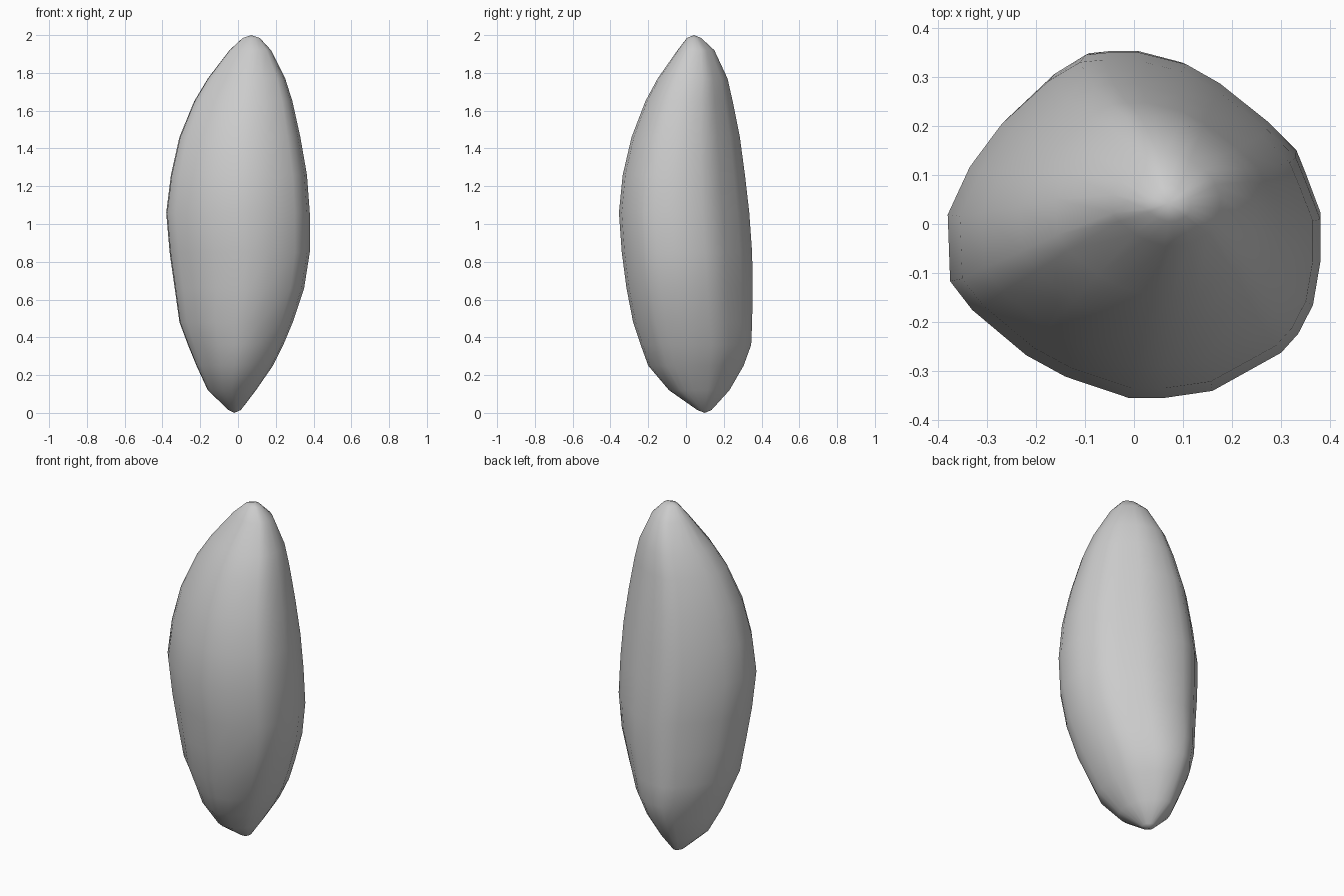
import bpy, bmesh

# Horizontal outline of the stone at its widest, anticlockwise
outline = [(.38, .02), (.35, .10), (.33, .15), (.27, .21), (.17, .29), (.10, .33),
           (0, .355), (-.06, .355), (-.11, .35), (-.175, .31), (-.27, .22), (-.335, .13),
           (-.38, .03), (-.375, -.11), (-.33, -.17), (-.22, -.265), (-.14, -.31),
           (-.01, -.355), (.06, -.355), (.16, -.34), (.30, -.26), (.335, -.22),
           (.365, -.16), (.38, -.07)]

# Levels: height, left, right, front, back
levels = [(.015, -.05, .015, .06, .135), (.12, -.16, .095, -.09, .23),
          (.25, -.22, .185, -.20, .305), (.36, -.265, .24, -.24, .345),
          (.48, -.31, .29, -.28, .35), (.66, -.335, .35, -.315, .353),
          (.85, -.362, .38, -.34, .35), (1.06, -.38, .38, -.355, .335),
          (1.26, -.355, .365, -.335, .312), (1.46, -.31, .33, -.288, .285),
          (1.65, -.232, .288, -.215, .247), (1.77, -.16, .25, -.15, .22),
          (1.92, -.045, .175, -.045, .15), (1.985, .025, .115, .005, .08)]

bm = bmesh.new()
rings = []
for z, x0, x1, y0, y1 in levels:
    cx, cy, sx, sy = (x0 + x1) / 2, (y0 + y1) / 2, (x1 - x0) / .76, (y1 - y0) / .71
    rings.append([bm.verts.new((cx + x * sx, cy + y * sy, z)) for x, y in outline])

# Side skin
n = len(outline)
for a, b in zip(rings, rings[1:]):
    for i in range(n):
        j = (i + 1) % n
        bm.faces.new((a[i], a[j], b[j], b[i]))

# Rounded tips
bottom = bm.verts.new((-.02, .10, 0))
top = bm.verts.new((.07, .042, 2))
for i in range(n):
    j = (i + 1) % n
    bm.faces.new((bottom, rings[0][j], rings[0][i]))
    bm.faces.new((top, rings[-1][i], rings[-1][j]))

bmesh.ops.recalc_face_normals(bm, faces=bm.faces)
for f in bm.faces:
    f.smooth = True
mesh = bpy.data.meshes.new("standing_stone")
bm.to_mesh(mesh)
bm.free()
stone = bpy.data.objects.new("standing_stone", mesh)
bpy.context.collection.objects.link(stone)
